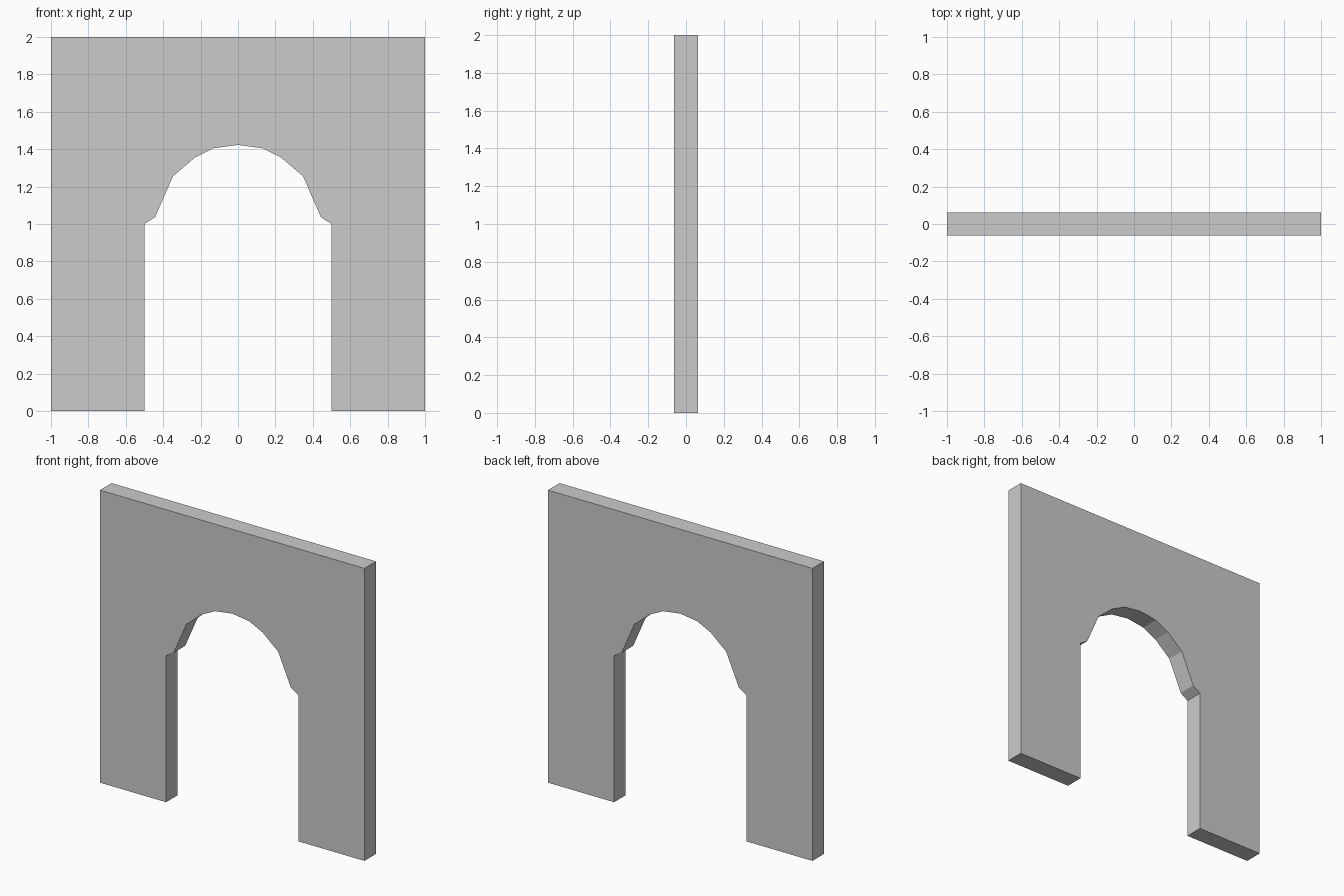
import bpy, bmesh

if "Cube" in bpy.data.objects:
    bpy.data.objects.remove(bpy.data.objects["Cube"])

WIDTH, HEIGHT, DEPTH = 2.0, 2.0, 0.125

# Right half of the opening, from the floor up to the crown
half_arch = [(0.5, 0.0), (0.5, 1.0), (0.443, 1.037), (0.348, 1.255),
             (0.232, 1.354), (0.13, 1.405)]
crown = [(0.0, 1.423)]

# Wall outline: outer rectangle, then the mirrored arched opening
outer = [(-WIDTH / 2, 0), (-WIDTH / 2, HEIGHT), (WIDTH / 2, HEIGHT), (WIDTH / 2, 0)]
outline = outer + half_arch + crown + [(-x, z) for x, z in reversed(half_arch)]

# Extrude the outline through the wall thickness
bm = bmesh.new()
front = bm.faces.new([bm.verts.new((x, -DEPTH / 2, z)) for x, z in outline])
result = bmesh.ops.extrude_face_region(bm, geom=[front], use_keep_orig=True)
back = [v for v in result["geom"] if isinstance(v, bmesh.types.BMVert)]
bmesh.ops.translate(bm, verts=back, vec=(0, DEPTH, 0))
bmesh.ops.recalc_face_normals(bm, faces=bm.faces)

mesh = bpy.data.meshes.new("arched_wall")
bm.to_mesh(mesh)
bm.free()
wall = bpy.data.objects.new("arched_wall", mesh)
bpy.context.collection.objects.link(wall)
